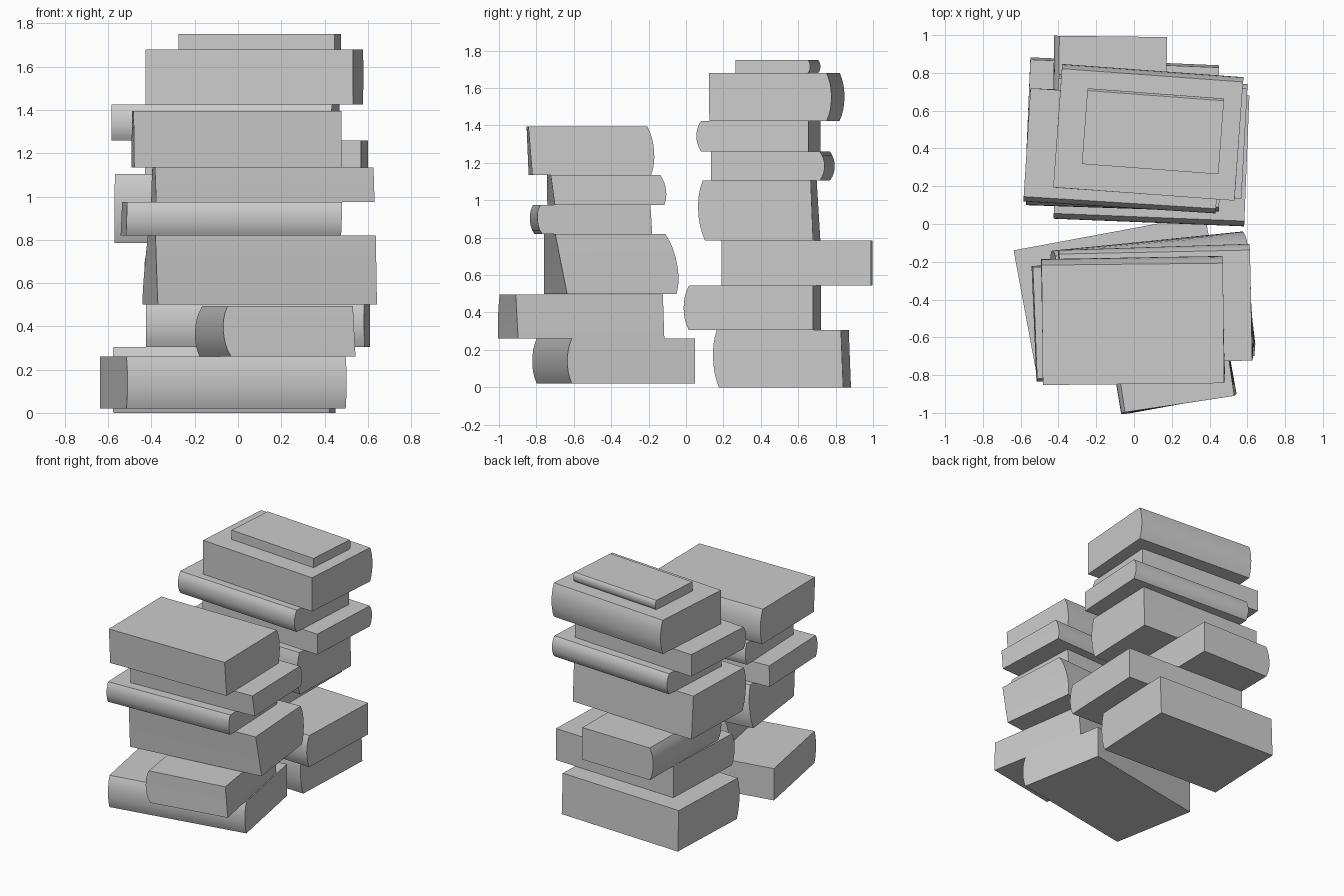
import bpy, bmesh
from math import sin, cos, radians

if "Cube" in bpy.data.objects:
    bpy.data.objects.remove(bpy.data.objects["Cube"])

ROWS = 8  # height steps, carry the spine curve and the twist


def book(name, z0, z1, cx, cy, length, depth, ang0, ang1, spine, bulge=0.028, dx=0, dy=0):
    """Box with a rounded spine on local +y (spine=1) or -y (spine=-1).
    ang0/ang1: rotation at bottom/top; dx, dy: half lean from bottom to top."""
    bm = bmesh.new()
    rings = []
    for i in range(ROWS + 1):
        t = i / ROWS
        a = radians(ang0 + (ang1 - ang0) * t)
        b = bulge * (1 - abs(2 * t - 1) ** 2.3)
        back = depth / 2 + (b if spine > 0 else 0)
        front = -depth / 2 - (b if spine < 0 else 0)
        ox, oy = cx + dx * (2 * t - 1), cy + dy * (2 * t - 1)
        h = length / 2
        rings.append([bm.verts.new((ox + x * cos(a) - y * sin(a),
                                    oy + x * sin(a) + y * cos(a),
                                    z0 + (z1 - z0) * t))
                      for x, y in ((-h, front), (h, front), (h, back), (-h, back))])
    for lo, hi in zip(rings, rings[1:]):
        for k in range(4):
            n = (k + 1) % 4
            bm.faces.new((lo[k], lo[n], hi[n], hi[k]))
    bm.faces.new(rings[0][::-1])
    bm.faces.new(rings[-1])
    bmesh.ops.recalc_face_normals(bm, faces=bm.faces)
    mesh = bpy.data.meshes.new(name)
    bm.to_mesh(mesh)
    bm.free()
    ob = bpy.data.objects.new(name, mesh)
    bpy.context.collection.objects.link(ob)
    bpy.ops.object.select_all(action='DESELECT')
    ob.select_set(True)
    bpy.context.view_layer.objects.active = ob
    bpy.ops.object.shade_smooth_by_angle(angle=radians(35))


# Front stack, bottom to top
book("front_book_1", 0.02, 0.26, -0.07, -0.375, 1.03, 0.67, 10.5, 10.5, -1, 0.024)
book("front_book_2", 0.26, 0.495, 0.183, -0.56, 0.795, 0.585, 100.5, 98.5, 1)
book("front_book_3", 0.5, 0.82, 0.105, -0.42, 1.02, 0.59, 7, 3.4, 1, 0.032, 0.005, -0.015)
book("front_book_4", 0.82, 0.975, -0.03, -0.5, 0.995, 0.59, 2.4, 2.2, -1, 0.02, 0.003, -0.004)
book("front_book_5", 0.975, 1.135, 0.115, -0.435, 1.01, 0.585, 2.3, 1.2, 1, 0.02, 0, -0.006)
book("front_book_6", 1.135, 1.395, -0.006, -0.522, 0.96, 0.635, 1.2, 0.6, 1, 0.026, 0, -0.008)

# Back stack, bottom to top
book("back_book_1", 0.0, 0.305, -0.063, 0.523, 1.0, 0.665, -2.4, -2.4, -1, 0.025, 0, -0.006)
book("back_book_2", 0.305, 0.543, 0.093, 0.368, 1.01, 0.665, -2.3, -2.3, -1)
book("back_book_3", 0.543, 0.785, -0.115, 0.593, 0.8, 0.57, 89.3, 89.3, 1)
book("back_book_4", 0.785, 1.105, -0.05, 0.402, 1.02, 0.578, -2.2, -1.8, -1, 0.03, 0, -0.008)
book("back_book_5", 1.105, 1.26, 0.085, 0.452, 1.0, 0.582, -3.1, -3.1, 1, 0.025)
book("back_book_6", 1.26, 1.425, -0.057, 0.4, 1.02, 0.575, -3.6, -3.6, -1, 0.025)
book("back_book_7", 1.425, 1.68, 0.075, 0.473, 0.962, 0.63, -4.1, -4.2, 1, 0.025)
book("back_book_8", 1.68, 1.75, 0.1, 0.485, 0.725, 0.39, -4.3, -4.3, 1, 0.012)
